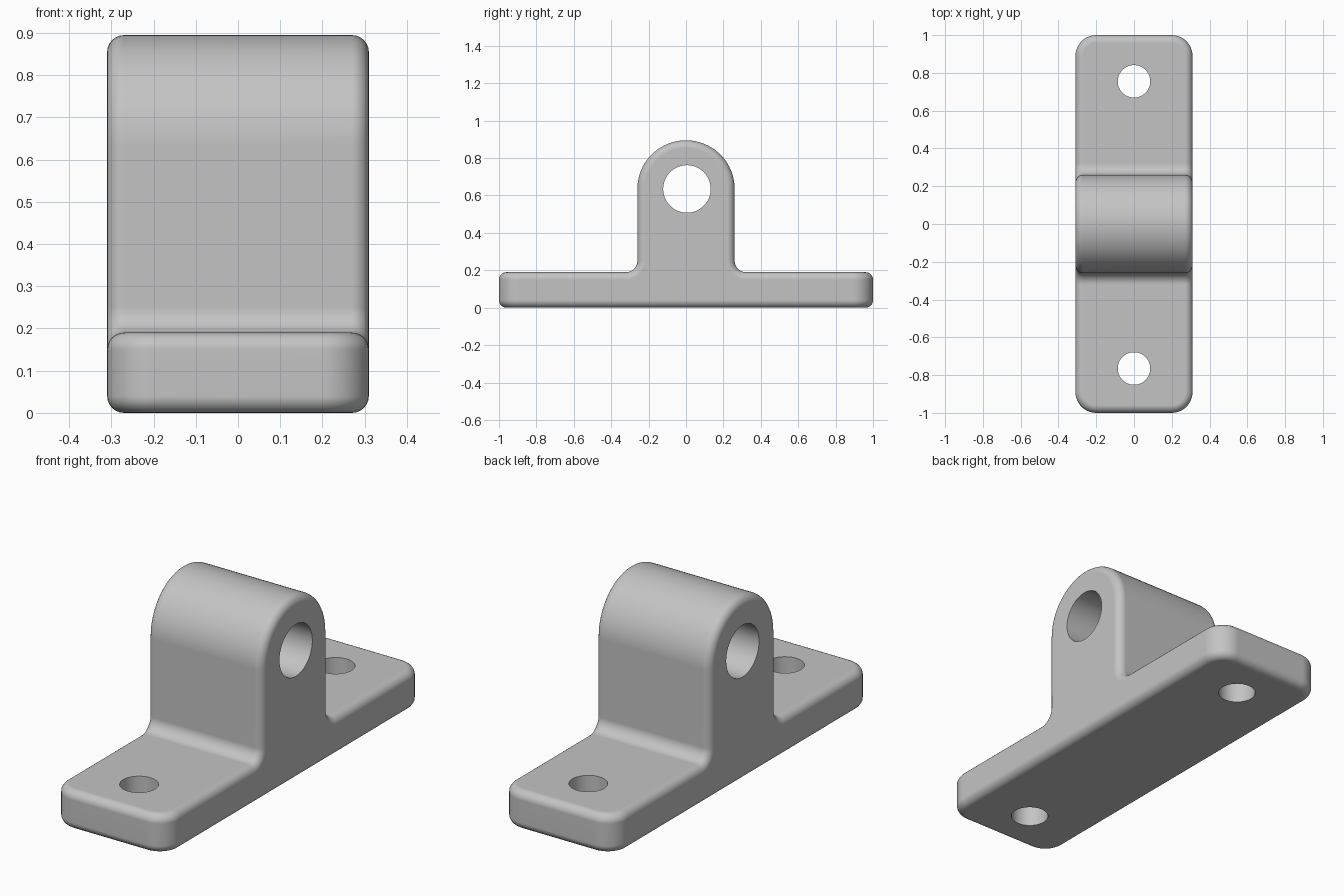
import bpy
import bmesh
from math import sin, cos, pi
from mathutils import Matrix

HALF_WIDTH, HALF_LENGTH, BASE_TOP = 0.31, 1.0, 0.19
LUG_RADIUS, LUG_Z, FILLET = 0.26, 0.635, 0.06

default_cube = bpy.data.objects.get("Cube")
if default_cube:
    bpy.data.objects.remove(default_cube, do_unlink=True)

# Single grey finish
grey = bpy.data.materials.new("grey metal")
grey.use_nodes = True
colour = (0.55, 0.55, 0.55, 1)
grey.diffuse_color = colour
grey.node_tree.nodes["Principled BSDF"].inputs["Base Color"].default_value = colour


def make_object(name, bm):
    mesh = bpy.data.meshes.new(name)
    bm.to_mesh(mesh)
    bm.free()
    obj = bpy.data.objects.new(name, mesh)
    bpy.context.collection.objects.link(obj)
    mesh.materials.append(grey)
    return obj


def arc(y, z, radius, start, end, steps):
    angles = [start + (end - start) * i / steps for i in range(steps + 1)]
    return [(y + radius * cos(a), z + radius * sin(a)) for a in angles]


def cutter(name, radius, location, axis="Z"):
    bm = bmesh.new()
    bmesh.ops.create_cone(bm, cap_ends=True, segments=64, radius1=radius,
                          radius2=radius, depth=1)
    turn = Matrix.Rotation(pi / 2, 4, "Y") if axis == "X" else Matrix()
    bmesh.ops.transform(bm, matrix=Matrix.Translation(location) @ turn, verts=bm.verts)
    obj = make_object(name, bm)
    obj.hide_render = True
    return obj


# Side outline: flat base, filleted into an upright lug with a round top
foot = LUG_RADIUS + FILLET
outline = [(-HALF_LENGTH, 0), (HALF_LENGTH, 0), (HALF_LENGTH, BASE_TOP)]
outline += arc(foot, BASE_TOP + FILLET, FILLET, -pi / 2, -pi, 8)
outline += arc(0, LUG_Z, LUG_RADIUS, 0, pi, 40)
outline += arc(-foot, BASE_TOP + FILLET, FILLET, 0, -pi / 2, 8)
outline += [(-HALF_LENGTH, BASE_TOP)]

bm = bmesh.new()
side = bm.faces.new([bm.verts.new((-HALF_WIDTH, y, z)) for y, z in outline])
extruded = bmesh.ops.extrude_face_region(bm, geom=[side])["geom"]
bmesh.ops.translate(bm, vec=(2 * HALF_WIDTH, 0, 0),
                    verts=[v for v in extruded if isinstance(v, bmesh.types.BMVert)])
bmesh.ops.recalc_face_normals(bm, faces=bm.faces)

# Rounded plan corners of the base
corners = [e for e in bm.edges
           if all(abs(v.co.y) > HALF_LENGTH - 0.01 for v in e.verts)
           and abs(e.verts[0].co.z - e.verts[1].co.z) > 0.1]
bmesh.ops.bevel(bm, geom=corners, offset=0.11, segments=10, profile=0.5,
                affect="EDGES", clamp_overlap=False)
bracket = make_object("mounting_bracket", bm)

# Soft outer edges
bevel = bracket.modifiers.new("soft_edges", "BEVEL")
bevel.width = 0.04
bevel.segments = 6
bevel.limit_method = "ANGLE"
bevel.angle_limit = pi / 4
bevel.use_clamp_overlap = False

# Pin hole through the lug and two screw holes through the base
cutters = [cutter("pin_hole_cutter", 0.127, (0, 0.005, LUG_Z), "X"),
           cutter("front_screw_cutter", 0.086, (0, -0.765, 0.1)),
           cutter("back_screw_cutter", 0.086, (0, 0.755, 0.1))]
for tool in cutters:
    cut = bracket.modifiers.new(tool.name, "BOOLEAN")
    cut.operation = "DIFFERENCE"
    cut.solver = "EXACT"
    cut.object = tool

# Freeze the shape, remove the cutters and smooth the curved faces
bpy.context.view_layer.update()
evaluated = bracket.evaluated_get(bpy.context.evaluated_depsgraph_get())
bracket.data = bpy.data.meshes.new_from_object(evaluated)
bracket.modifiers.clear()
for tool in cutters:
    bpy.data.objects.remove(tool, do_unlink=True)

for obj in bpy.context.selected_objects:
    obj.select_set(False)
bracket.select_set(True)
bpy.context.view_layer.objects.active = bracket
bpy.ops.object.shade_smooth_by_angle(angle=pi / 5)
weighted = bracket.modifiers.new("clean_shading", "WEIGHTED_NORMAL")
weighted.keep_sharp = True
